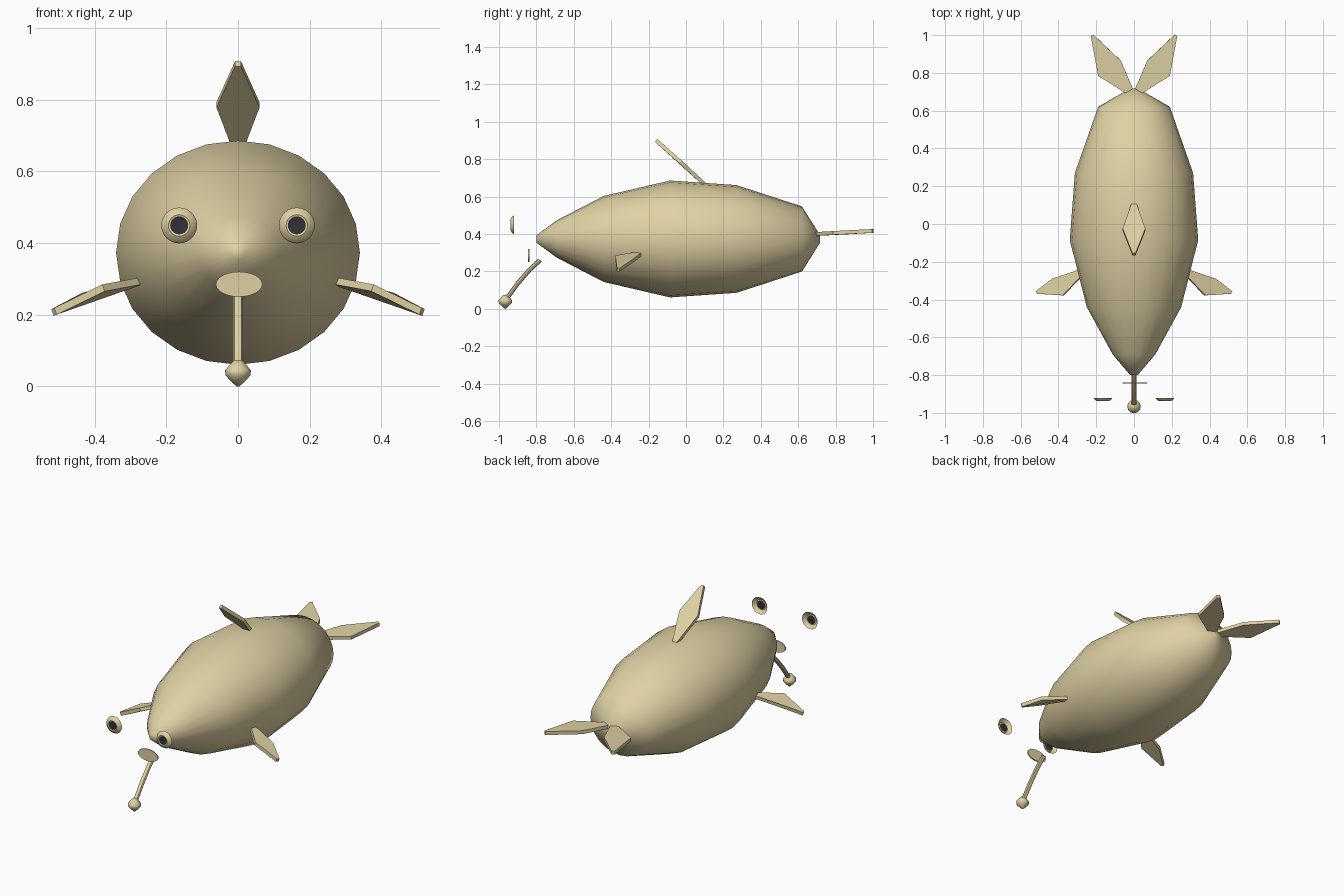
import bpy, bmesh, math
from mathutils import Vector

if "Cube" in bpy.data.objects:
    bpy.data.objects.remove(bpy.data.objects["Cube"])


def material(name, rgb):
    m = bpy.data.materials.new(name)
    m.diffuse_color = (*rgb, 1)
    m.use_nodes = True
    m.node_tree.nodes["Principled BSDF"].inputs["Base Color"].default_value = m.diffuse_color
    return m


TAN = material("sandy_tan", (0.74, 0.64, 0.37))
DARK = material("pupil_dark", (0.03, 0.03, 0.04))


def finish(name, bm, mats=(TAN,), angle=40, recalc=True):
    if recalc:
        bmesh.ops.recalc_face_normals(bm, faces=bm.faces)
    me = bpy.data.meshes.new(name)
    bm.to_mesh(me)
    bm.free()
    ob = bpy.data.objects.new(name, me)
    bpy.context.collection.objects.link(ob)
    for m in mats:
        me.materials.append(m)
    bpy.ops.object.select_all(action='DESELECT')
    ob.select_set(True)
    bpy.context.view_layer.objects.active = ob
    bpy.ops.object.shade_smooth_by_angle(angle=math.radians(angle))
    return ob


def loft(bm, rings, cap_start=True, cap_end=True):
    """Skin a list of point rings, with optional end caps."""
    vs = [[bm.verts.new(p) for p in ring] for ring in rings]
    n = len(vs[0])
    for a, b in zip(vs, vs[1:]):
        for i in range(n):
            j = (i + 1) % n
            bm.faces.new((a[i], a[j], b[j], b[i]))
    if cap_start:
        bm.faces.new(vs[0][::-1])
    return bm.faces.new(vs[-1]) if cap_end else None


def ellipse(c, u, v, n):
    c, u, v = Vector(c), Vector(u), Vector(v)
    return [c + u * math.cos(2 * math.pi * i / n) + v * math.sin(2 * math.pi * i / n)
            for i in range(n)]


def fin(name, root, side_a, tip, side_b, root_w, tip_w=0.008, thick=0.02):
    """Thin diamond blade with narrow blunt ends."""
    root, a, tip, b = (Vector(p) for p in (root, side_a, tip, side_b))
    w = (a - b).normalized()
    nrm = (tip - root).cross(a - b).normalized() * thick / 2
    outline = [root + w * root_w, a, tip + w * tip_w, tip - w * tip_w, b, root - w * root_w]
    bm = bmesh.new()
    loft(bm, [[p - nrm for p in outline], [p + nrm for p in outline]])
    return finish(name, bm, angle=30)


# Body: oval rings from nose to tail (y, half width, half height)
bm = bmesh.new()
profile = [(-0.80, 0.02, 0.02), (-0.69, 0.113, 0.10), (-0.44, 0.25, 0.23),
           (-0.085, 0.34, 0.3125), (0.27, 0.313, 0.288), (0.62, 0.19, 0.174),
           (0.717, 0.022, 0.02)]
loft(bm, [ellipse((0, y, 0.373), (rx, 0, 0), (0, 0, rz), 24) for y, rx, rz in profile])
finish("body", bm, angle=60)

# Back fin leaning forward
fin("back_fin", (0, 0.10, 0.665), (0.06, -0.03, 0.785), (0, -0.16, 0.90),
    (-0.06, -0.03, 0.785), 0.014)

# Paired parts
for s, side in ((-1, "left"), (1, "right")):
    fin(side + "_side_fin", (s * 0.27, -0.25, 0.293), (s * 0.43, -0.29, 0.252),
        (s * 0.513, -0.363, 0.208), (s * 0.375, -0.378, 0.275), 0.014)
    fin(side + "_tail_fin", (s * 0.025, 0.705, 0.40), (s * 0.19, 0.785, 0.405),
        (s * 0.222, 0.998, 0.416), (s * 0.07, 0.865, 0.408), 0.022)
    # Eye: open-backed shallow bowl with a dark flat pupil
    bm = bmesh.new()
    pupil = loft(bm, [ellipse((s * 0.164, y, 0.449), (r, 0, 0), (0, 0, r), 24)
                      for y, r in ((-0.920, 0.05), (-0.930, 0.044), (-0.938, 0.03),
                                   (-0.936, 0.025))], cap_start=False)
    pupil.material_index = 1
    finish(side + "_eye", bm, (TAN, DARK))

# Mouth: thin oval plate
bm = bmesh.new()
loft(bm, [ellipse((0.003, y, 0.285), (0.065, 0, 0), (0, 0, 0.035), 24)
          for y in (-0.845, -0.838)])
finish("mouth", bm)

# Lure stalk: bent rod running down and forward
bm = bmesh.new()
path = [(-0.78, 0.26), (-0.835, 0.21), (-0.90, 0.135), (-0.958, 0.055)]
normal = Vector((0, -0.75, 0.66))
loft(bm, [ellipse((0, y, z), (0.014, 0, 0), normal * 0.012, 8) for y, z in path])
finish("lure_stalk", bm)

# Lure bulb: faceted bead
bm = bmesh.new()
loft(bm, [ellipse((0, -0.966, z), (r, 0, 0), (0, r, 0), 12)
          for z, r in ((0.0, 0.004), (0.020, 0.025), (0.032, 0.035), (0.045, 0.036),
                       (0.058, 0.025), (0.074, 0.011))])
finish("lure_bulb", bm, angle=50)
